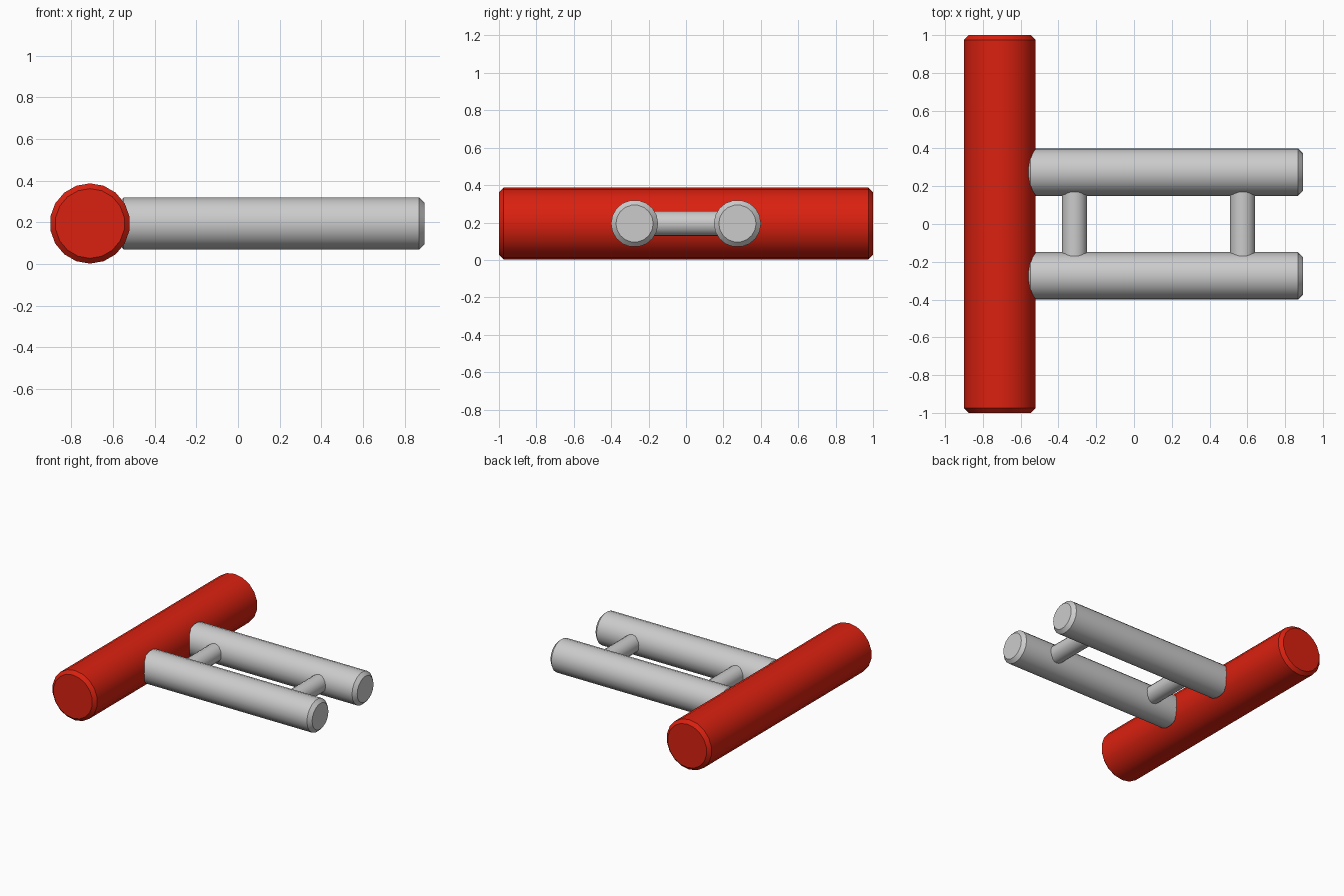
import bpy, math

if "Cube" in bpy.data.objects:
    bpy.data.objects.remove(bpy.data.objects["Cube"])

red = bpy.data.materials.new("red_paint")
red.diffuse_color = (0.7, 0.015, 0.005, 1)
red.use_nodes = True
red.node_tree.nodes["Principled BSDF"].inputs["Base Color"].default_value = red.diffuse_color


def rod(name, axis, centre, radius, length, bevel, sides=18, material=None):
    """Round bar with chamfered ends along the x or y axis, a corner on top."""
    rot = (math.pi / 2, 0, 0) if axis == "y" else (0, math.pi / 2, 0)
    bpy.ops.mesh.primitive_cylinder_add(vertices=sides, radius=radius, depth=length,
                                        location=centre, rotation=rot)
    ob = bpy.context.object
    ob.name = name
    bpy.ops.object.transform_apply(location=False, rotation=True, scale=False)
    if bevel:
        mod = ob.modifiers.new("chamfer", "BEVEL")
        mod.width = bevel
        mod.segments = 1
        mod.limit_method = "ANGLE"
        mod.angle_limit = math.radians(60)
        bpy.ops.object.modifier_apply(modifier=mod.name)
    bpy.ops.object.shade_smooth_by_angle(angle=math.radians(30))
    if material:
        ob.data.materials.append(material)
    return ob


Z = 0.1945

# Large red cross bar
rod("grip_bar", "y", (-0.71, 0, Z), 0.1925, 2.0, 0.025, material=red)

# Two parallel grey rods butting into the red bar
for side, y in (("left", 0.275), ("right", -0.275)):
    x0, x1 = -0.575, 0.895
    rod("long_rod_" + side, "x", ((x0 + x1) / 2, y, Z), 0.126, x1 - x0, 0.026)

# Thin spacers joining the rods
for name, x in (("inner", -0.315), ("outer", 0.575)):
    rod("spacer_" + name, "y", (x, 0, Z), 0.067, 0.36, 0)
